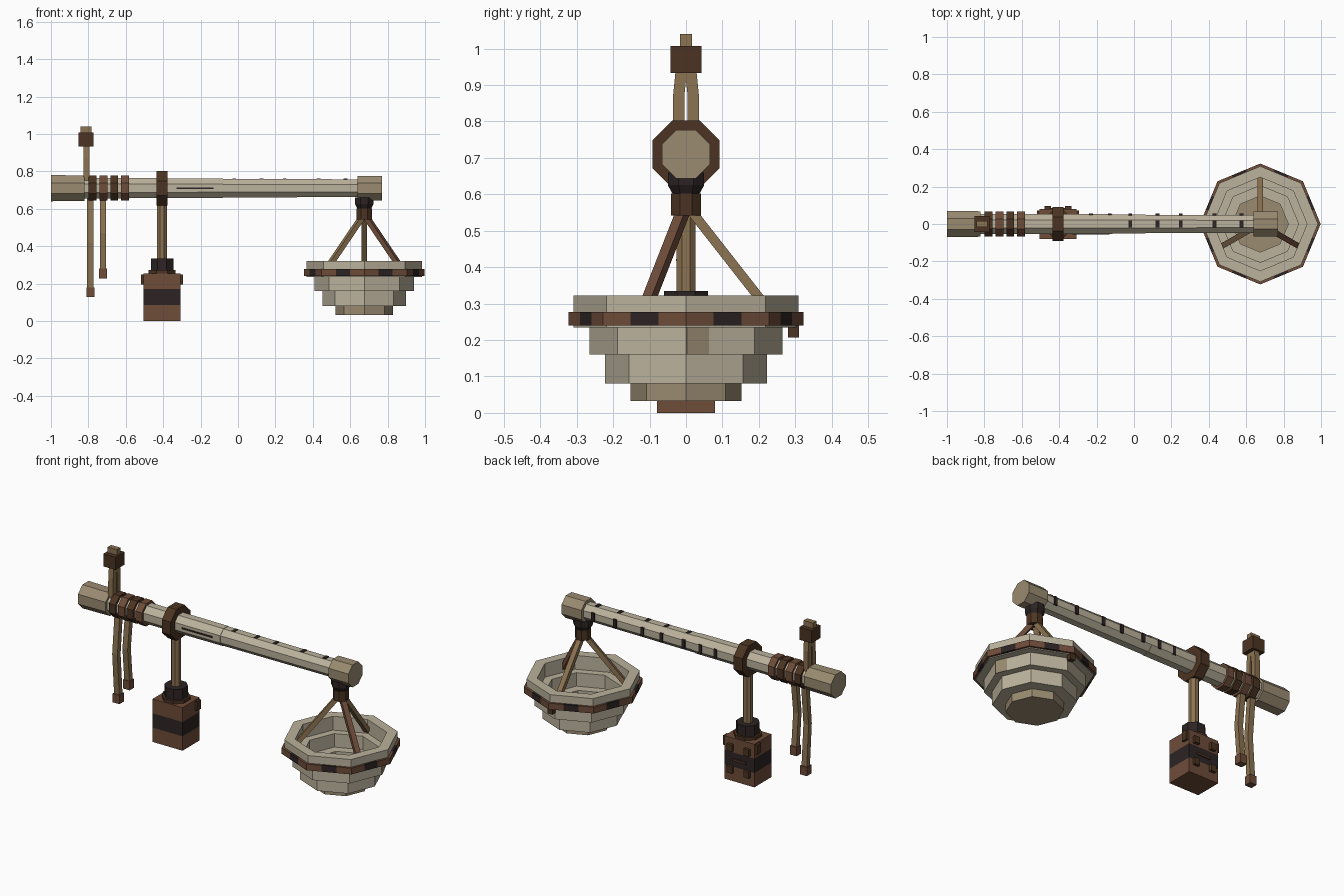
import bpy, bmesh
from math import pi, cos, sin
from mathutils import Vector, Matrix

cube = bpy.data.objects.get("Cube")
if cube:
    bpy.data.objects.remove(cube, do_unlink=True)


def material(name, hex_code):
    rgb = [int(hex_code[i:i + 2], 16) / 255 for i in (0, 2, 4)]
    col = [((c + 0.055) / 1.055) ** 2.4 for c in rgb] + [1]
    m = bpy.data.materials.new(name)
    m.use_nodes = True
    m.diffuse_color = col
    m.node_tree.nodes["Principled BSDF"].inputs["Base Color"].default_value = col
    return m


PALE = material("pale wood", "BBB29C")
TAN = material("tan wood", "9A8B71")
STRAP = material("strap leather", "8C7351")
DARK = material("dark brown", "4C3422")
RED = material("red brown", "6E4C39")
BLACK = material("black iron", "2D2424")


def finish(bm, name, *mats):
    bmesh.ops.recalc_face_normals(bm, faces=bm.faces)
    me = bpy.data.meshes.new(name)
    bm.to_mesh(me)
    bm.free()
    for m in mats:
        me.materials.append(m)
    ob = bpy.data.objects.new(name, me)
    bpy.context.collection.objects.link(ob)
    return ob


def box(name, centre, size, mat):
    bm = bmesh.new()
    bmesh.ops.create_cube(bm, size=1)
    bmesh.ops.scale(bm, vec=size, verts=bm.verts)
    bmesh.ops.translate(bm, vec=centre, verts=bm.verts)
    return finish(bm, name, mat)


def turned(name, profile, mat, centre=(0, 0, 0), axis="Z", flat=True, hollow=False):
    """Eight-sided turning; profile is (radius, position); flat radii are apothems."""
    bm = bmesh.new()
    rings = []
    for r, h in profile:
        if flat:
            r /= cos(pi / 8)
        ring = []
        for i in range(8):
            a = (i + 0.5 * flat) * pi / 4
            u, v = r * cos(a), r * sin(a)
            p = Vector((h, u, v)) if axis == "X" else Vector((u, v, h))
            ring.append(bm.verts.new(p + Vector(centre)))
        rings.append(ring)
    pairs = list(zip(rings, rings[1:]))
    if hollow:
        pairs.append((rings[-1], rings[0]))
    else:
        bm.faces.new(rings[0])
        bm.faces.new(rings[-1])
    for a, b in pairs:
        for i in range(8):
            j = (i + 1) % 8
            bm.faces.new((a[i], a[j], b[j], b[i]))
    return finish(bm, name, mat)


def strap(name, points, width, depth, mat):
    """Square-section strip swept through points, joined at the bends."""
    pts = [Vector(p) for p in points]
    bm = bmesh.new()
    rings = []
    for i, p in enumerate(pts):
        d = (pts[min(i + 1, len(pts) - 1)] - pts[max(i - 1, 0)]).normalized()
        flat_dir = Vector((d.x, d.y, 0))
        if flat_dir.length > 0.4:
            side = d.cross(Vector((0, 0, 1))).normalized()
        else:
            side = (Vector((1, 0, 0)) - d * d.x).normalized()
        up = d.cross(side)
        rings.append([bm.verts.new(p + side * sx * width / 2 + up * sy * depth / 2)
                      for sx, sy in ((-1, -1), (1, -1), (1, 1), (-1, 1))])
    bm.faces.new(rings[0])
    bm.faces.new(rings[-1])
    for a, b in zip(rings, rings[1:]):
        for i in range(4):
            j = (i + 1) % 4
            bm.faces.new((a[i], a[j], b[j], b[i]))
    return finish(bm, name, mat)


# Beam with its two end caps
BZ = 0.71
axis_at = (0, 0, BZ)
turned("beam_thick_end", [(0.055, -0.9), (0.052, -0.08)], PALE, axis_at, "X")
turned("beam_thin_end", [(0.05, -0.08), (0.047, 0.7)], PALE, axis_at, "X")
turned("handle", [(0.07, -1), (0.068, -0.82)], TAN, axis_at, "X")
turned("end_cap", [(0.066, 0.64), (0.066, 0.77)], TAN, axis_at, "X")
for i in range(4):
    x = -0.778 + i * 0.058
    turned(f"grip_ring_{i}", [(0.067, x - 0.021), (0.067, x + 0.021)],
           RED if i % 2 else DARK, axis_at, "X")
turned("hanger_ring", [(0.092, -0.435), (0.092, -0.377)], DARK, axis_at, "X")

# Weighing marks and the groove line
for i, x in enumerate((-0.23, -0.13, -0.02, 0.125, 0.25, 0.43, 0.575)):
    box(f"back_mark_{i}", (x, 0.051, BZ), (0.02, 0.009, 0.05), BLACK)
    if x > -0.1:
        box(f"top_mark_{i}", (x, 0, BZ + 0.049), (0.02, 0.035, 0.006), BLACK)
box("groove_line", (-0.23, -0.053, BZ), (0.2, 0.006, 0.009), BLACK)

# Lifting straps and top block
for s in (-1, 1):
    strap("lifting_strap", [(-0.81, s * 0.02, 0.74), (-0.81, s * 0.02, 0.87),
                            (-0.81, s * 0.012, 0.95)], 0.032, 0.031, STRAP)
box("lifting_block", (-0.813, 0, 0.97), (0.08, 0.084, 0.075), DARK)
box("lifting_stub", (-0.813, 0, 1.02), (0.06, 0.032, 0.04), STRAP)

# Loose hanging cords with weighted tips
for name, x, bottom in (("long_cord", -0.789, 0.18), ("short_cord", -0.722, 0.28)):
    mid = (bottom + 0.66) / 2
    strap(name, [(x, 0.01, 0.66), (x, -0.012, mid), (x, 0.006, bottom - 0.01)],
          0.034, 0.03, STRAP)
    box(name + "_tip", (x, 0.006, bottom - 0.026), (0.044, 0.042, 0.052), RED)

# Counterweight on its rod
WX = -0.406
turned("weight_rod", [(0.026, 0.3), (0.026, 0.64)], STRAP, (WX, 0, 0))
turned("weight_collar", [(0.06, 0.265), (0.06, 0.335)], BLACK, (WX, 0, 0))
turned("weight_collar_base", [(0.072, 0.24), (0.072, 0.272)], DARK, (WX, 0, 0))
for name, low, high, mat in (("lower", 0, 0.085, RED), ("middle", 0.085, 0.17, BLACK),
                             ("upper", 0.17, 0.255, RED)):
    box("weight_" + name, (WX, 0, (low + high) / 2), (0.196, 0.16, high - low), mat)
box("weight_cross_bar", (WX, 0.055, 0.222), (0.224, 0.034, 0.055), DARK)
for s in (-1, 1):
    for z in (0.07, 0.2):
        box("weight_stud", (WX + s * 0.055, 0.087, z), (0.034, 0.02, 0.04), DARK)
box("weight_slot", (WX, 0.082, 0.128), (0.09, 0.008, 0.014), DARK)

# Pan: stepped octagonal tiers, open at the top
PX = 0.675
pan = (PX, 0, 0)
for name, outer, inner, low, high in (("rim", 0.309, 0.25, 0.235, 0.322),
                                      ("upper_tier", 0.265, 0.205, 0.16, 0.24),
                                      ("lower_tier", 0.222, 0.15, 0.08, 0.16)):
    turned("pan_" + name, [(outer, low), (outer, high), (inner, high), (inner, low)],
           PALE, pan, flat=False, hollow=True)
turned("pan_base", [(0.153, 0.033), (0.153, 0.085)], TAN, pan, flat=False)

# Studded band: each side split in three, with a black middle
bm = bmesh.new()
loops = []
for r, z in ((0.323, 0.24), (0.323, 0.277), (0.3, 0.277), (0.3, 0.24)):
    corners = [Vector((PX + r * cos(i * pi / 4), r * sin(i * pi / 4), z)) for i in range(8)]
    loops.append([bm.verts.new(corners[k // 3].lerp(corners[(k // 3 + 1) % 8], (k % 3) / 3))
                  for k in range(24)])
for a, b in zip(loops, loops[1:] + loops[:1]):
    for k in range(24):
        n = (k + 1) % 24
        f = bm.faces.new((a[k], a[n], b[n], b[k]))
        f.material_index = 1 if k % 3 == 1 else 0
finish(bm, "pan_band", RED, BLACK)
box("pan_peg", (PX, 0.295, 0.224), (0.032, 0.03, 0.034), DARK)

# Repair patch lying on one side of the upper tier
patch = box("pan_patch", (0, 0, 0), (0.006, 0.066, 0.08), TAN)
turn = Matrix.Rotation(pi / 8, 4, "Z")
patch.matrix_world = (Matrix.Translation((PX, 0, 0.2)) @ turn
                      @ Matrix.Translation((0.265 * cos(pi / 8), -0.067, 0)))

# Pan suspension
turned("pan_swivel", [(0.036, 0.6), (0.05, 0.625), (0.05, 0.66)], BLACK, pan)
turned("pan_knuckle", [(0.041, 0.542), (0.041, 0.602)], DARK, pan)
for i, mat in enumerate((STRAP, STRAP, RED)):
    a = pi / 2 + i * 2 * pi / 3
    strap(f"pan_strap_{i}", [(PX + r * cos(a), r * sin(a), z)
                             for r, z in ((0.01, 0.56), (0.245, 0.26))], 0.03, 0.026, mat)
